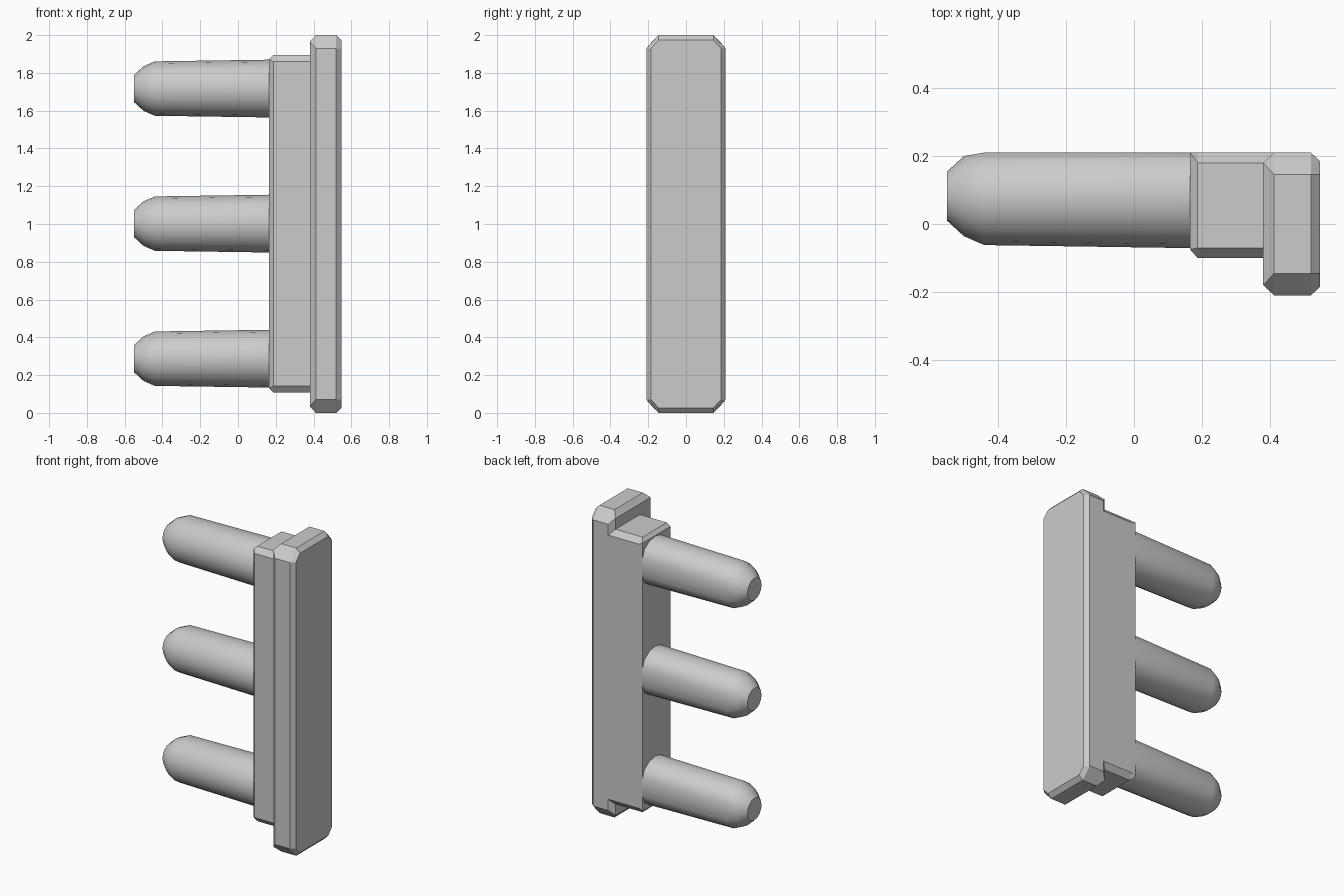
import bpy, bmesh
from math import sin, cos, pi, radians

if "Cube" in bpy.data.objects:
    bpy.data.objects.remove(bpy.data.objects["Cube"], do_unlink=True)

grey = bpy.data.materials.new("plain_grey")
grey.use_nodes = True
colour = (0.6, 0.6, 0.6, 1)
grey.diffuse_color = colour
grey.node_tree.nodes["Principled BSDF"].inputs["Base Color"].default_value = colour


def loft(name, rings):
    """Skin matching rings of points and close both ends."""
    bm = bmesh.new()
    loops = [[bm.verts.new(p) for p in ring] for ring in rings]
    n = len(loops[0])
    for a, b in zip(loops, loops[1:]):
        for i in range(n):
            j = (i + 1) % n
            bm.faces.new((a[i], a[j], b[j], b[i]))
    bm.faces.new(loops[0])
    bm.faces.new(loops[-1])
    bmesh.ops.remove_doubles(bm, verts=bm.verts, dist=0.0005)
    bmesh.ops.recalc_face_normals(bm, faces=bm.faces)
    mesh = bpy.data.meshes.new(name)
    bm.to_mesh(mesh)
    bm.free()
    mesh.materials.append(grey)
    obj = bpy.data.objects.new(name, mesh)
    bpy.context.collection.objects.link(obj)
    return obj


def octagon(x, y0, y1, z0, z1, cy=0, cz=0):
    """Rectangle across x with its corners cut by cy and cz."""
    return [(x, y0 + cy, z0), (x, y1 - cy, z0), (x, y1, z0 + cz), (x, y1, z1 - cz),
            (x, y1 - cy, z1), (x, y0 + cy, z1), (x, y0, z1 - cz), (x, y0, z0 + cz)]


# Outer plate with chamfered rims
loft("end_plate", [
    octagon(0.38, -0.18, 0.18, 0.035, 1.965),
    octagon(0.412, -0.21, 0.21, 0, 2, 0.065, 0.07),
    octagon(0.52, -0.21, 0.21, 0, 2, 0.065, 0.07),
    octagon(0.547, -0.185, 0.185, 0.027, 1.973, 0.04, 0.043)])

# Narrower block behind the plate, flush at the back
loft("base_block", [
    octagon(0.165, -0.075, 0.21, 0.13, 1.873),
    octagon(0.187, -0.1, 0.21, 0.108, 1.895, 0.03, 0.035),
    octagon(0.412, -0.1, 0.21, 0.108, 1.895, 0.03, 0.035)])

# Tapered pegs with rounded tips, flattened at the back
profile = [(-0.55, 0.072), (-0.5, 0.118), (-0.44, 0.144), (0.17, 0.153)]
sides = 16
pegs = []
for label, height in (("lower", 0.287), ("middle", 1.002), ("upper", 1.717)):
    rings = [[(x, min(0.21, 0.082 + r * cos(2 * pi * i / sides)),
               height + r * sin(2 * pi * i / sides)) for i in range(sides)]
             for x, r in profile]
    pegs.append(loft(label + "_peg", rings))

# Smooth the pegs but keep their tip edges crisp
bpy.ops.object.select_all(action='DESELECT')
for peg in pegs:
    peg.select_set(True)
bpy.context.view_layer.objects.active = pegs[0]
bpy.ops.object.shade_smooth_by_angle(angle=radians(35))
